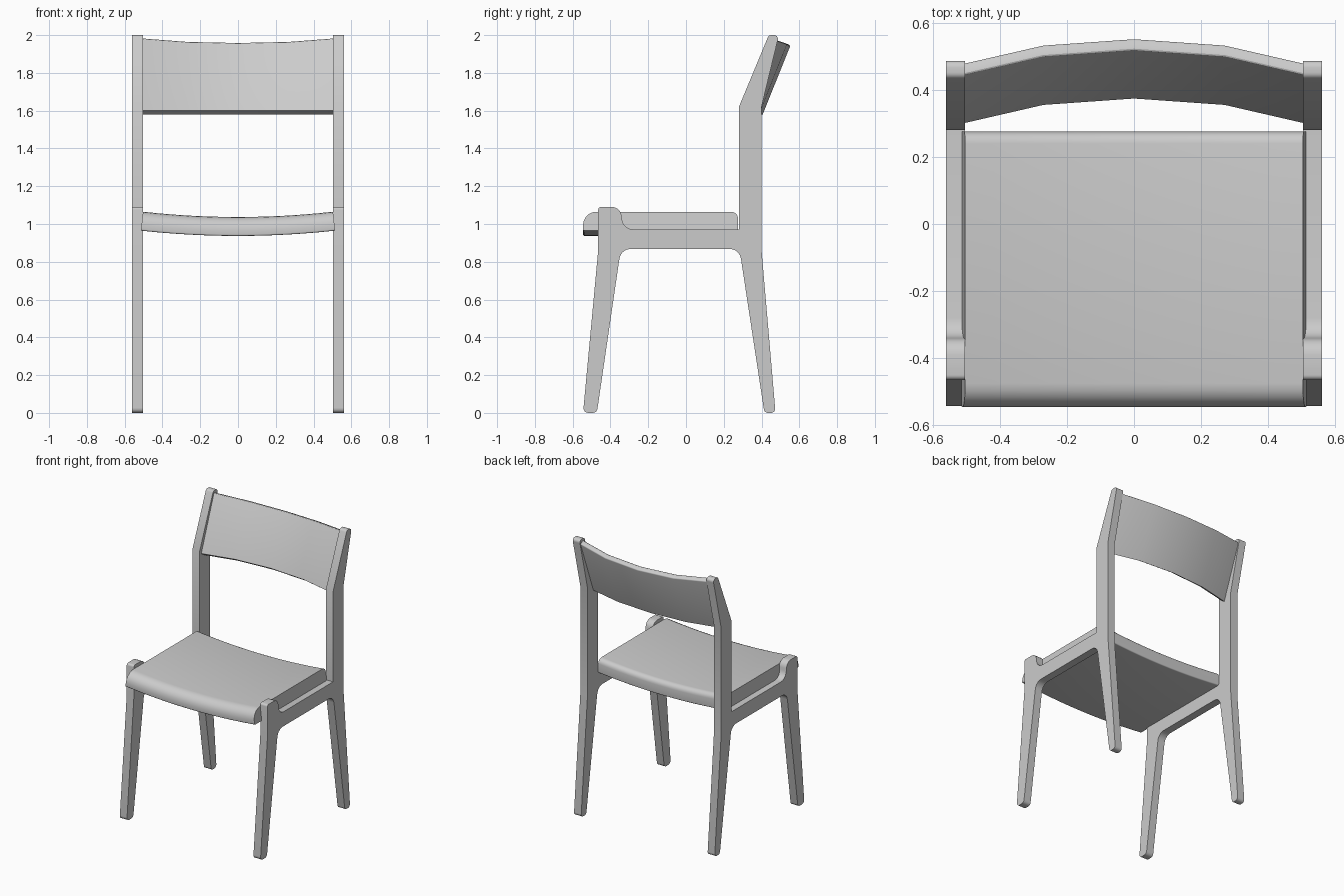
import bpy, bmesh, math
from mathutils import Vector

if "Cube" in bpy.data.objects:
    bpy.data.objects.remove(bpy.data.objects["Cube"])


def rounded(corners, steps=5):
    """Closed 2D outline from (y, z, radius) corners, filleting each one."""
    out = []
    n = len(corners)
    for i, (y, z, r) in enumerate(corners):
        p = Vector((y, z))
        if r == 0:
            out.append(p)
            continue
        a = (Vector(corners[i - 1][:2]) - p).normalized()
        b = (Vector(corners[(i + 1) % n][:2]) - p).normalized()
        half = a.angle(b) / 2
        c = p + (a + b).normalized() * (r / math.sin(half))
        t = r / math.tan(half)
        u, v = p + a * t - c, p + b * t - c
        sweep = math.pi - 2 * half
        for k in range(steps + 1):
            f = k / steps
            out.append(c + (u * math.sin((1 - f) * sweep) + v * math.sin(f * sweep)) / math.sin(sweep))
    return out


def loft(name, rings):
    """Skin a list of equal-length rings of 3D points and cap the ends."""
    bm = bmesh.new()
    vs = [[bm.verts.new(p) for p in ring] for ring in rings]
    n = len(vs[0])
    for r0, r1 in zip(vs, vs[1:]):
        for i in range(n):
            j = (i + 1) % n
            bm.faces.new((r0[i], r0[j], r1[j], r1[i]))
    bm.faces.new(vs[0])
    bm.faces.new(vs[-1])
    bmesh.ops.recalc_face_normals(bm, faces=bm.faces)
    me = bpy.data.meshes.new(name)
    bm.to_mesh(me)
    bm.free()
    me.shade_smooth()
    me.set_sharp_from_angle(angle=math.radians(30))
    ob = bpy.data.objects.new(name, me)
    bpy.context.collection.objects.link(ob)
    return ob


# Side frame: front leg, rail, back leg and back post in one flat board
frame = rounded([
    (-0.545, 0, 0.025), (-0.472, 0, 0.025),
    (-0.345, 0.868, 0.06), (0.283, 0.868, 0.06),
    (0.415, 0, 0.022), (0.474, 0, 0.022),
    (0.40, 0.86, 0), (0.40, 1.62, 0),
    (0.492, 2.0, 0.02), (0.438, 2.0, 0.02),
    (0.28, 1.62, 0), (0.28, 0.972, 0),
    (-0.335, 0.972, 0.06), (-0.345, 1.09, 0.05),
    (-0.465, 1.09, 0.015), (-0.465, 0.86, 0)])
side = loft("side_frames", [[(x, p.x, p.y) for p in frame] for x in (0.503, 0.56)])
side.modifiers.new("Mirror", 'MIRROR')

# Seat: side profile swept across a gently dished curve
LOW = 0.937
TOP = 1.037
seat_profile = rounded([
    (-0.545, LOW, 0.008), (-0.545, TOP, 0.07),
    (0.275, TOP, 0.035), (0.275, LOW, 0.008)])
rings = []
for i in range(13):
    x = -0.503 + 1.006 * i / 12
    slope = 0.22 * x
    rings.append([(x + slope * (TOP - p.y), p.x, p.y + 0.11 * x * x) for p in seat_profile])
loft("seat", rings)

# Backrest: tilted board bent in four straight segments
rings = []
for x, dy, top in ((-0.505, 0, 1.985), (-0.27, 0.054, 1.967), (0, 0.073, 1.961),
                   (0.27, 0.054, 1.967), (0.505, 0, 1.985)):
    prof = rounded([
        (0.301 + dy, 1.602, 0), (0.333 + dy, 1.58, 0),
        (0.480 + dy, top - 0.016, 0.008), (0.446 + dy, top, 0.008)], 3)
    rings.append([(x, p.x, p.y) for p in prof])
loft("backrest", rings)
